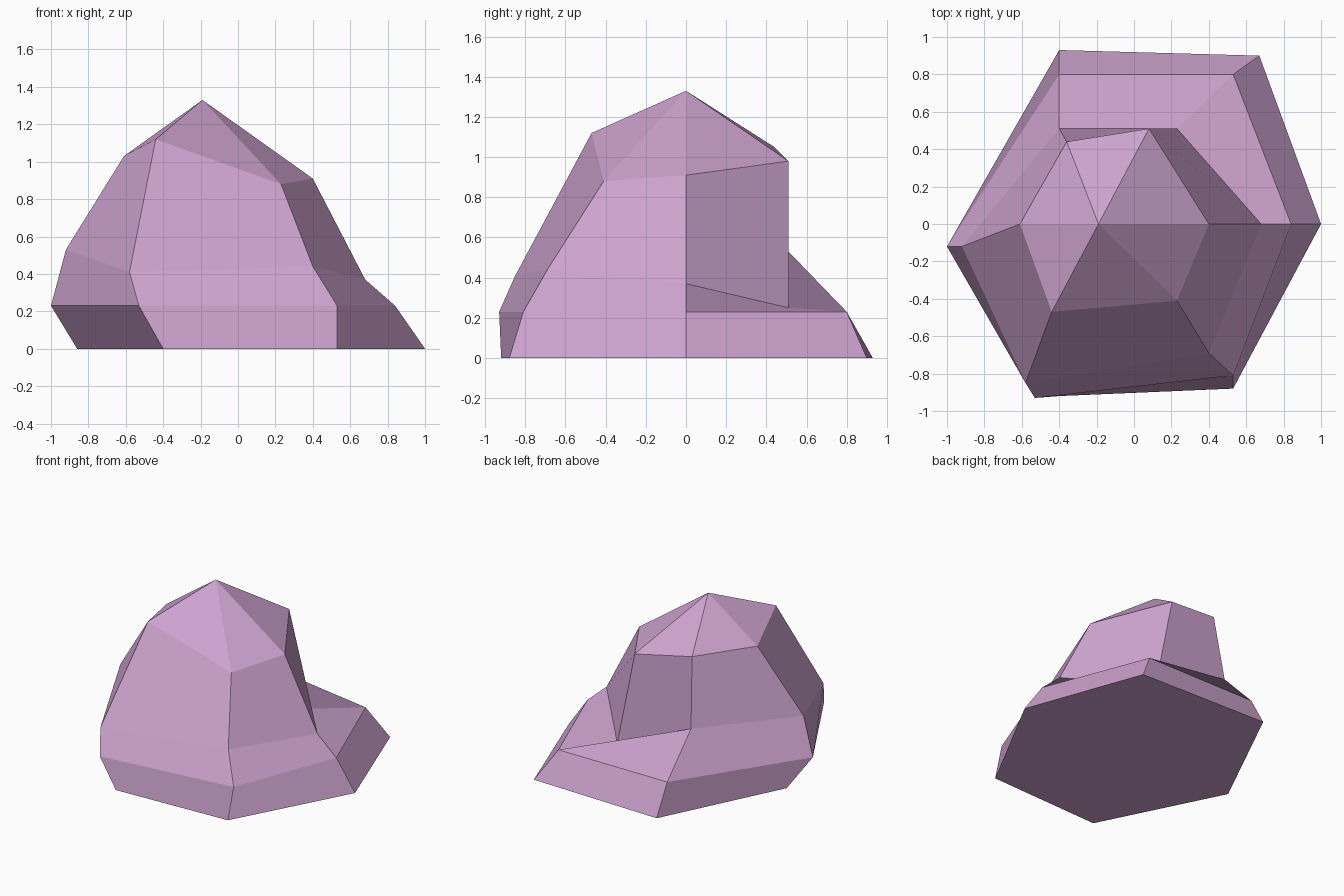
import bpy
import bmesh

default_cube = bpy.data.objects.get("Cube")
if default_cube:
    bpy.data.objects.remove(default_cube, do_unlink=True)


def make_material(name, colour):
    material = bpy.data.materials.new(name)
    material.use_nodes = True
    material.diffuse_color = colour
    material.node_tree.nodes["Principled BSDF"].inputs["Base Color"].default_value = colour
    return material


def add_ring(bm, points):
    return [bm.verts.new(point) for point in points]


def bridge_rings(bm, lower, upper):
    """Join two rings of equal size with a band of quads."""
    count = len(lower)
    for i in range(count):
        j = (i + 1) % count
        bm.faces.new((lower[i], lower[j], upper[j], upper[i]))


def close_to_tip(bm, ring, tip_point):
    """Join a ring to a single tip with a fan of triangles."""
    tip = bm.verts.new(tip_point)
    for i in range(len(ring)):
        bm.faces.new((ring[i], ring[(i + 1) % len(ring)], tip))


def level(height, plan):
    return [(x, y, height) for x, y in plan]


# Six-sided cross-sections, counter-clockwise from the -x corner
base = level(0, [(-.86, 0), (-.4, -.92), (.53, -.88), (1, 0), (.67, .9), (-.4, .93)])
skirt = level(.23, [(-1, -.12), (-.53, -.93), (.53, -.81), (.84, 0), (.53, .8), (-.4, .8)])
# The back of this section is pulled in to form the ledge
waist = [(-.92, -.12, .53), (-.58, -.85, .41), (.4, -.69, .44),
         (.68, 0, .37), (.23, .51, .25), (-.4, .51, .53)]
shoulder = [(-.61, 0, 1.03), (-.44, -.47, 1.12), (.23, -.41, .88),
            (.4, 0, .91), (.08, .51, .98), (-.36, .44, 1.05)]
peak = (-.19, 0, 1.33)

# Faceted boulder skinned over the sections
bm = bmesh.new()
rings = [add_ring(bm, section) for section in (base, skirt, waist, shoulder)]
for lower, upper in zip(rings, rings[1:]):
    bridge_rings(bm, lower, upper)
bm.faces.new(list(reversed(rings[0])))
close_to_tip(bm, rings[-1], peak)

mesh = bpy.data.meshes.new("boulder")
bm.to_mesh(mesh)
bm.free()
mesh.shade_flat()
mesh.materials.append(make_material("mauve_stone", (.62, .37, .63, 1)))

boulder = bpy.data.objects.new("boulder", mesh)
bpy.context.scene.collection.objects.link(boulder)
